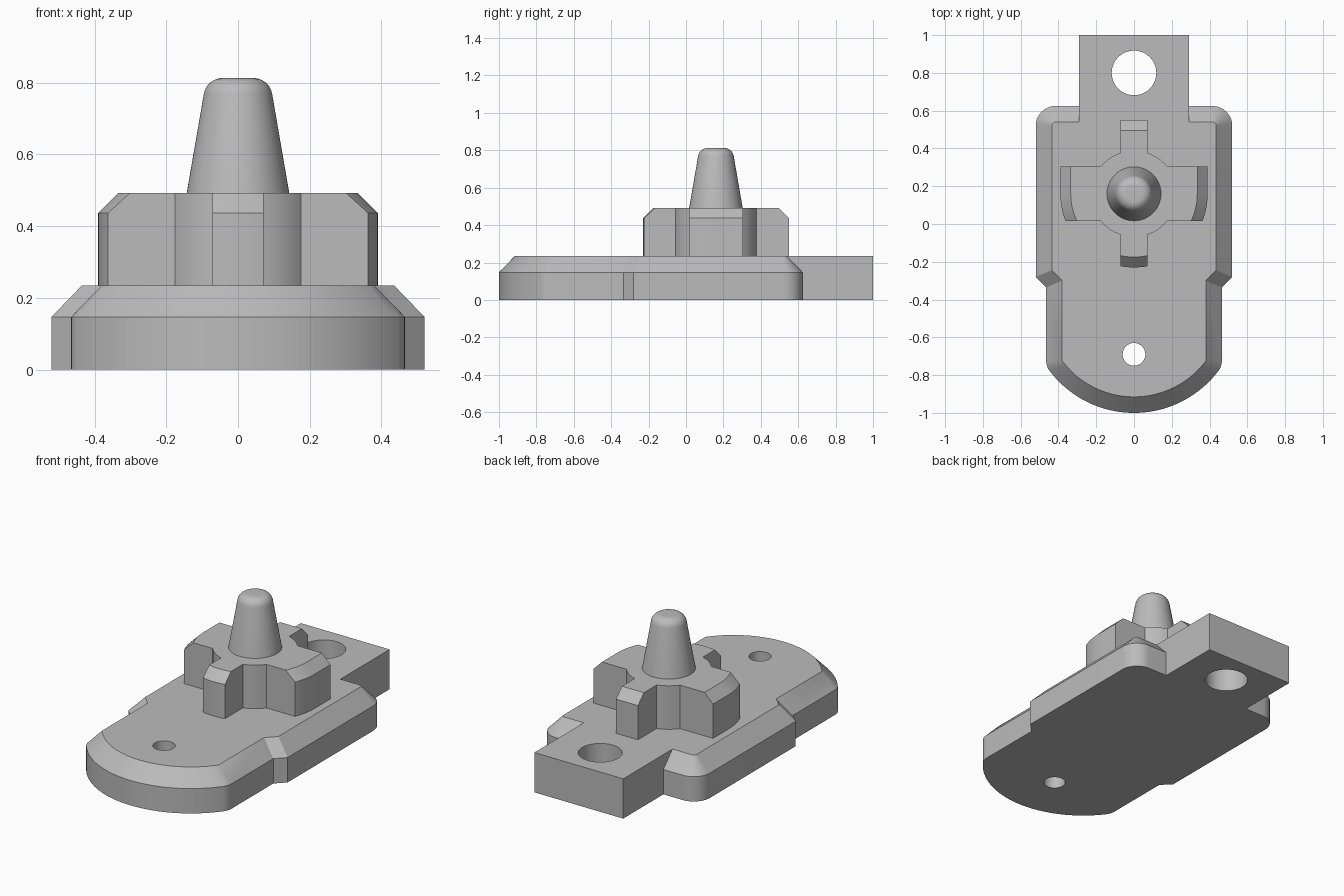
import bpy, bmesh, math
from mathutils import Vector

cube = bpy.data.objects.get("Cube")
if cube:
    bpy.data.objects.remove(cube)

grey = bpy.data.materials.new("plain grey")
grey.use_nodes = True
colour = (0.5, 0.5, 0.5, 1)
grey.diffuse_color = colour
grey.node_tree.nodes["Principled BSDF"].inputs["Base Color"].default_value = colour

CENTRE_Y = 0.16      # axis of the hub and peg
PLATE_TOP = 0.235
HUB_TOP = 0.492


def finish(name, bm):
    bmesh.ops.remove_doubles(bm, verts=bm.verts, dist=1e-5)
    bmesh.ops.recalc_face_normals(bm, faces=bm.faces)
    mesh = bpy.data.meshes.new(name)
    bm.to_mesh(mesh)
    bm.free()
    mesh.materials.append(grey)
    obj = bpy.data.objects.new(name, mesh)
    bpy.context.collection.objects.link(obj)
    return obj


def loft(name, layers):
    """Closed solid through (outline, height) layers with equal point counts."""
    bm = bmesh.new()
    rings = [[bm.verts.new((x, y, z)) for x, y in pts] for pts, z in layers]
    n = len(rings[0])
    for a, b in zip(rings, rings[1:]):
        for i in range(n):
            j = (i + 1) % n
            bm.faces.new((a[i], a[j], b[j], b[i]))
    bm.faces.new(rings[0][::-1])
    bm.faces.new(rings[-1])
    return finish(name, bm)


def arc(cx, cy, r, start, end, steps):
    angles = [math.radians(start + (end - start) * i / steps) for i in range(steps + 1)]
    return [(cx + r * math.cos(a), cy + r * math.sin(a)) for a in angles]


def mirrored(half):
    """Add the -x side to a +x half outline that runs from front to back."""
    return half + [(-x, y) for x, y in reversed(half) if abs(x) > 1e-6]


def box(name, x, y0, y1, z0, z1):
    pts = [(-x, y0), (x, y0), (x, y1), (-x, y1)]
    return loft(name, [(pts, z0), (pts, z1)])


def cylinder(name, y, r, z0, z1):
    pts = arc(0, y, r, 0, 360, 64)[:-1]
    return loft(name, [(pts, z0), (pts, z1)])


def combine(obj, other, operation):
    mod = obj.modifiers.new(operation.lower(), "BOOLEAN")
    mod.operation, mod.solver, mod.object = operation, "EXACT", other
    bpy.context.view_layer.objects.active = obj
    bpy.ops.object.modifier_apply(modifier=mod.name)
    bpy.data.objects.remove(other)


def smooth(obj):
    bpy.ops.object.select_all(action="DESELECT")
    obj.select_set(True)
    bpy.context.view_layer.objects.active = obj
    bpy.ops.object.shade_smooth_by_angle(angle=math.radians(25))


def plate_outline(d):
    """Plate edge, moved inwards by d."""
    shift = d * math.tan(math.radians(22.5))
    corner = math.degrees(math.atan2(-0.285, 0.38))
    half = arc(0, -0.44, 0.56 - d, -90, corner, 20)
    half += arc(0.38, -0.725, 0.085 - d, corner, 0, 8)
    half += [(0.465 - d, -0.335 + shift), (0.52 - d, -0.28 + shift)]
    half += arc(0.415, 0.52, 0.105 - d, 0, 90, 10)
    return mirrored(half)


# Base plate: chamfered outline, rear tab and two through holes
plate = loft("base_plate", [(plate_outline(0), 0), (plate_outline(0), 0.147),
                            (plate_outline(0.085), PLATE_TOP)])
combine(plate, box("rear_tab", 0.29, 0.3, 1.0, 0, PLATE_TOP), "UNION")
combine(plate, cylinder("tab_hole", 0.80, 0.118, -0.1, 0.4), "DIFFERENCE")
combine(plate, cylinder("front_hole", -0.69, 0.06, -0.1, 0.4), "DIFFERENCE")
smooth(plate)


def hub_outline(r):
    """Half round at the front, square at the back."""
    return mirrored(arc(0, CENTRE_Y, r, -90, 0, 24) + [(r, CENTRE_Y + r)])


# Cross-shaped hub: round core with four arms, trimmed to a chamfered envelope
hub = cylinder("cross_hub", CENTRE_Y, 0.228, PLATE_TOP, 0.6)
for half_x, half_y in ((0.5, 0.145), (0.0715, 0.5)):
    arm = box("arm", half_x, CENTRE_Y - half_y, CENTRE_Y + half_y, PLATE_TOP, 0.6)
    combine(hub, arm, "UNION")
envelope = loft("envelope", [(hub_outline(0.39), 0.1), (hub_outline(0.39), 0.437),
                             (hub_outline(0.335), HUB_TOP)])
combine(hub, envelope, "INTERSECT")
smooth(hub)

# Tapered peg with a rounded tip
profile = [(0.143, HUB_TOP)] + arc(0.043, 0.76, 0.053, 10, 90, 8)
peg = loft("tapered_peg", [(arc(0, CENTRE_Y, r, 0, 360, 64)[:-1], z) for r, z in profile])
smooth(peg)
